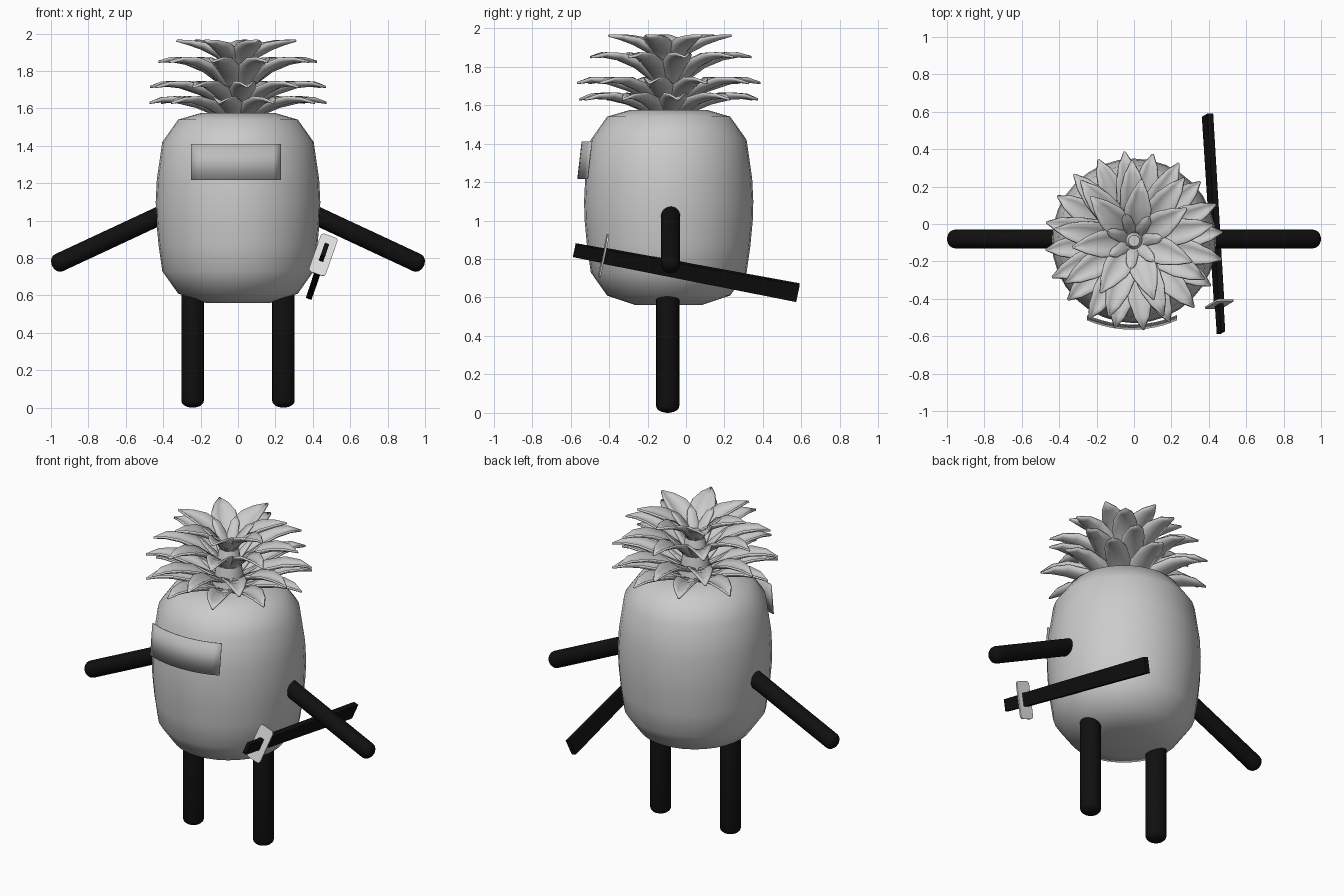
import bpy, bmesh, math
from mathutils import Vector, Matrix

if "Cube" in bpy.data.objects:
    bpy.data.objects.remove(bpy.data.objects["Cube"])

CY = -0.09  # y of the body axis


def material(name, r, g, b):
    m = bpy.data.materials.new(name)
    m.diffuse_color = (r, g, b, 1)
    m.use_nodes = True
    m.node_tree.nodes["Principled BSDF"].inputs["Base Color"].default_value = m.diffuse_color
    return m


BODY = material("body grey", 0.6, 0.6, 0.6)
BAND = material("plate grey", 0.5, 0.5, 0.5)
GUARD = material("light grey", 0.8, 0.8, 0.8)
BLACK = material("black", 0.005, 0.005, 0.005)


def finish(name, bm, mat, matrix=None, angle=40):
    if matrix:
        bm.transform(matrix)
    bmesh.ops.recalc_face_normals(bm, faces=bm.faces)
    me = bpy.data.meshes.new(name)
    bm.to_mesh(me)
    bm.free()
    me.materials.append(mat)
    for p in me.polygons:
        p.use_smooth = angle > 0
    if angle > 0:
        me.set_sharp_from_angle(angle=math.radians(angle))
    ob = bpy.data.objects.new(name, me)
    bpy.context.collection.objects.link(ob)
    return ob


def lathe(name, profile, mat, matrix, n=32, angle=40):
    """Revolve (radius, z) points and close both ends."""
    bm = bmesh.new()
    rings = [[bm.verts.new((r * math.cos(2 * math.pi * i / n), r * math.sin(2 * math.pi * i / n), z))
              for i in range(n)] for r, z in profile]
    for a, b in zip(rings, rings[1:]):
        for i in range(n):
            j = (i + 1) % n
            bm.faces.new((a[i], a[j], b[j], b[i]))
    bm.faces.new(rings[0])
    bm.faces.new(rings[-1])
    return finish(name, bm, mat, matrix, angle)


def limb(name, start, end, r, cap):
    """Round bar with a domed cap at both ends."""
    a, b = Vector(start), Vector(end)
    L = (b - a).length
    arc = [math.radians(t) for t in (8, 30, 50, 70, 90)]
    low = [(r * math.sin(t), cap * (1 - math.cos(t))) for t in arc]
    prof = low + [(x, L - z) for x, z in reversed(low)]
    rot = (b - a).to_track_quat('Z', 'Y').to_matrix().to_4x4()
    return lathe(name, prof, BLACK, Matrix.Translation(a) @ rot, 24, 60)


# fruit body
lathe("body", [(0.17, 0.56), (0.32, 0.61), (0.405, 0.73), (0.425, 0.87), (0.437, 1.0),
               (0.44, 1.1), (0.434, 1.22), (0.405, 1.42), (0.32, 1.54), (0.2, 1.575)],
      BODY, Matrix.Translation((0, CY, 0)), 32, 50)

# arms and legs
for side, s in (("left", -1), ("right", 1)):
    limb(side + "_arm", (0.34 * s, -0.08, 1.063), (0.994 * s, -0.08, 0.758), 0.05, 0.04)
    limb(side + "_leg", (0.243 * s, -0.095, 0), (0.243 * s, -0.095, 0.72), 0.06, 0.035)

# leaf crown: rows of (count, turn, widest width, spine as (radius, height))
ROWS = [
    (10, 0.1, 0.135, [(0.03, 1.55), (0.12, 1.575), (0.22, 1.62), (0.33, 1.645), (0.41, 1.645), (0.475, 1.63)]),
    (10, 0.42, 0.135, [(0.03, 1.60), (0.11, 1.64), (0.21, 1.69), (0.32, 1.725), (0.41, 1.73), (0.48, 1.715)]),
    (9, 0.2, 0.14, [(0.03, 1.67), (0.09, 1.74), (0.18, 1.81), (0.28, 1.85), (0.36, 1.86), (0.43, 1.85)]),
    (7, 0.55, 0.15, [(0.02, 1.77), (0.05, 1.83), (0.11, 1.89), (0.19, 1.93), (0.26, 1.95), (0.33, 1.963)]),
]
WIDTHS = (0.45, 0.75, 1.0, 0.9, 0.55, 0.03)


def leaf(bm, spine, width, turn):
    rot = Matrix.Rotation(turn, 3, 'Z')
    grid = []
    for k, ((r, z), w) in enumerate(zip(spine, WIDTHS)):
        p, q = spine[max(k - 1, 0)], spine[min(k + 1, 5)]
        t = Vector((q[0] - p[0], 0, q[1] - p[1])).normalized()
        up = Vector((-t.z, 0, t.x))  # upper side of the leaf
        half = width * w / 2
        grid.append([bm.verts.new(rot @ (Vector((r, half * u, z)) + up * half * 0.45 * (u * u - 0.4)))
                     for u in (-1, -0.5, 0, 0.5, 1)])
    for a, b in zip(grid, grid[1:]):
        for i in range(4):
            bm.faces.new((a[i], b[i], b[i + 1], a[i + 1]))


for n, (count, phase, width, spine) in enumerate(ROWS):
    bm = bmesh.new()
    for i in range(count):
        leaf(bm, spine, width, phase + 2 * math.pi * i / count)
    ob = finish("leaf_row_%d" % (n + 1), bm, BODY, Matrix.Translation((0, CY, 0)), 60)
    mod = ob.modifiers.new("thickness", 'SOLIDIFY')
    mod.thickness, mod.offset = 0.012, 0

lathe("crown_stem", [(0.10, 1.56), (0.08, 1.65), (0.06, 1.78), (0.03, 1.84)], BODY,
      Matrix.Translation((0, CY, 0)), 16)

# curved plate on the forehead, leaning back slightly
bm = bmesh.new()
cols = []
for i in range(13):
    x = -0.24 + 0.04 * i
    y = -0.55 + 0.6 - math.sqrt(0.36 - x * x)
    cols.append([bm.verts.new((x - 0.01, y - 0.012, 1.217)), bm.verts.new((x - 0.01, y + 0.01, 1.41))])
for a, b in zip(cols, cols[1:]):
    bm.faces.new((a[0], b[0], b[1], a[1]))
plate = finish("forehead_plate", bm, BAND)
mod = plate.modifiers.new("thickness", 'SOLIDIFY')
mod.thickness, mod.offset = 0.006, 0

# sword: local y runs back along the blade, local z is its height
front, back = Vector((0.465, -0.58, 0.846)), Vector((0.393, 0.582, 0.625))
axis = (back - front).normalized()
up = Vector((0.33, 0, 0.94))
up = (up - axis * up.dot(axis)).normalized()
side = axis.cross(up)
FRAME = Matrix.Translation(front) @ Matrix((side, axis, up)).transposed().to_4x4()
LENGTH = (back - front).length


def bar(name, y0, y1, w, h0, h1):
    bm = bmesh.new()
    bmesh.ops.create_cube(bm, size=1)
    for v in bm.verts:
        h = h1 if v.co.y > 0 else h0
        v.co = Vector((v.co.x * w, y1 if v.co.y > 0 else y0, v.co.z * h))
    finish(name, bm, BLACK, FRAME, 0)


bar("sword_handle", 0, 0.16, 0.024, 0.07, 0.074)
bar("sword_sheath", 0.16, LENGTH, 0.032, 0.078, 0.094)

# sword guard with rounded corners
bm = bmesh.new()
bmesh.ops.create_cube(bm, size=1)
bmesh.ops.scale(bm, vec=(0.095, 0.01, 0.22), verts=bm.verts)
edges = [e for e in bm.edges if abs(e.verts[0].co.y - e.verts[1].co.y) > 0.005]
bmesh.ops.bevel(bm, geom=edges, offset=0.018, segments=4, profile=0.5, affect='EDGES')
bm.transform(Matrix.Translation((0, 0.155, 0)))
finish("sword_guard", bm, GUARD, FRAME)
